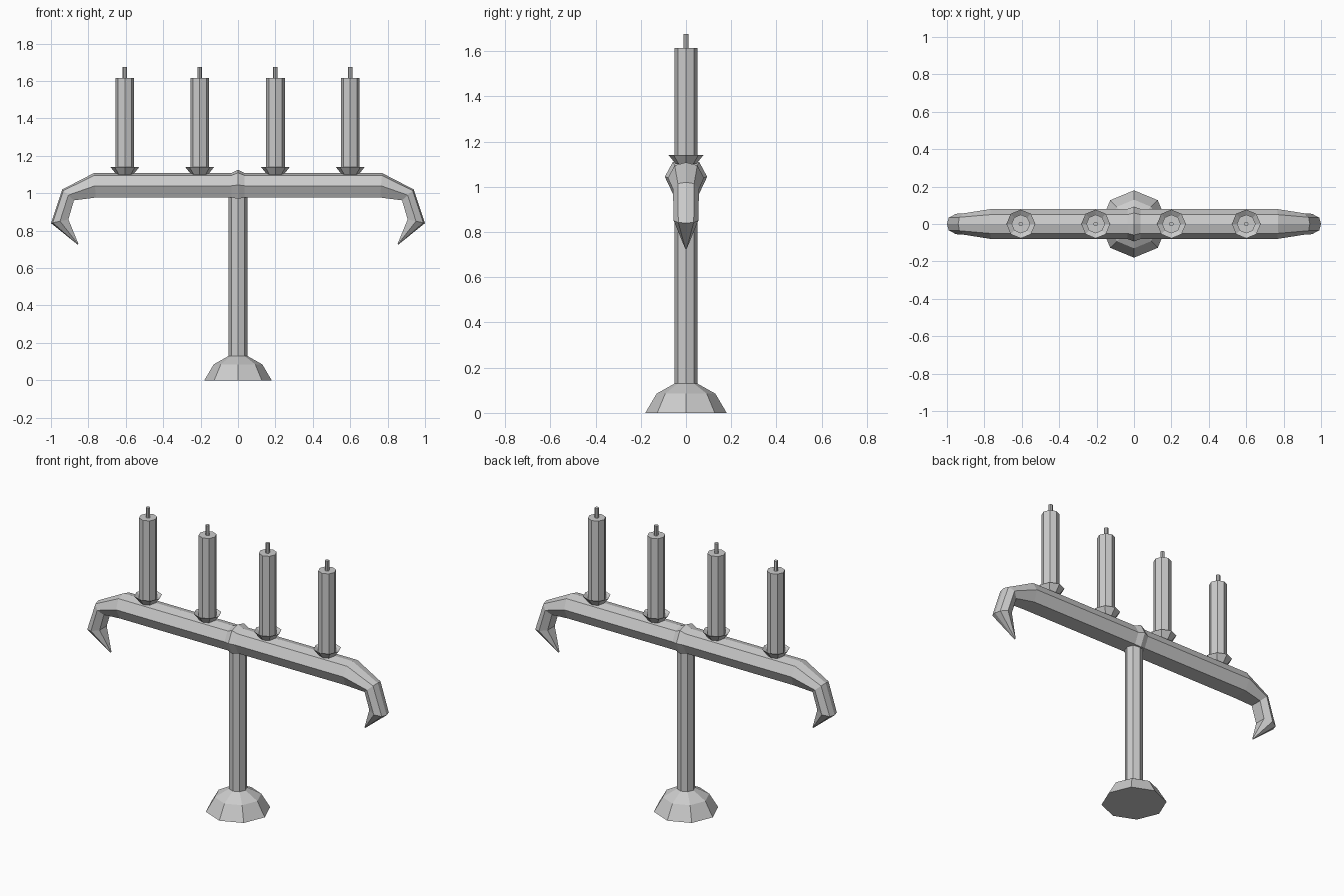
import bpy, bmesh
from math import cos, sin, pi

if "Cube" in bpy.data.objects:
    bpy.data.objects.remove(bpy.data.objects["Cube"])


def finish(bm, name):
    bmesh.ops.remove_doubles(bm, verts=bm.verts, dist=1e-5)
    bmesh.ops.recalc_face_normals(bm, faces=bm.faces)
    me = bpy.data.meshes.new(name)
    bm.to_mesh(me)
    bm.free()
    ob = bpy.data.objects.new(name, me)
    bpy.context.collection.objects.link(ob)
    return ob


def skin(bm, rings):
    """Bridge consecutive vertex loops and cap both ends."""
    loops = [[bm.verts.new(p) for p in r] for r in rings]
    n = len(loops[0])
    for a, b in zip(loops, loops[1:]):
        for i in range(n):
            j = (i + 1) % n
            bm.faces.new((a[i], a[j], b[j], b[i]))
    bm.faces.new(loops[0])
    bm.faces.new(loops[-1])


def lathe(name, profile, x=0, sides=8):
    bm = bmesh.new()
    skin(bm, [[(x + r * cos(2 * pi * i / sides), r * sin(2 * pi * i / sides), z)
               for i in range(sides)] for r, z in profile])
    return finish(bm, name)


# Faceted foot and octagonal stem
lathe("foot", [(.18, 0), (.13, .085), (.05, .13)])
lathe("stem", [(.05, .12), (.05, 1.0)])

# Crossbar with hooked ends: stations of (outer x, z), (inner x, z), width factor
stations = [((0, 1.125), (0, .97), 1.17),
            ((.035, 1.108), (.035, .977), 1.0),
            ((.77, 1.108), (.76, .977), 1.0),
            ((.94, 1.02), (.877, .962), .72),
            ((1.0, .84), (.907, .86), .68),
            ((.857, .725), (.853, .729), .05)]
# Cross-section: (fraction from outer ridge to inner face, half width)
section = [(0, 0), (.1, .05), (.52, .08), (1, .05),
           (1, -.05), (.52, -.08), (.1, -.05)]


def station_ring(station, side):
    (ox, oz), (ix, iz), w = station
    return [(side * (ox + (ix - ox) * f), y * w, oz + (iz - oz) * f)
            for f, y in section]


bm = bmesh.new()
skin(bm, [station_ring(s, -1) for s in reversed(stations)] +
         [station_ring(s, 1) for s in stations[1:]])
finish(bm, "crossbar")

# Four candles with drip dishes and wicks
for k, x in enumerate((-.605, -.205, .2, .6), 1):
    lathe(f"drip_dish_{k}", [(.045, 1.10), (.077, 1.14), (.05, 1.122)], x)
    lathe(f"candle_{k}", [(.05, 1.115), (.05, 1.615)], x)
    lathe(f"wick_{k}", [(.012, 1.61), (.012, 1.675)], x)
